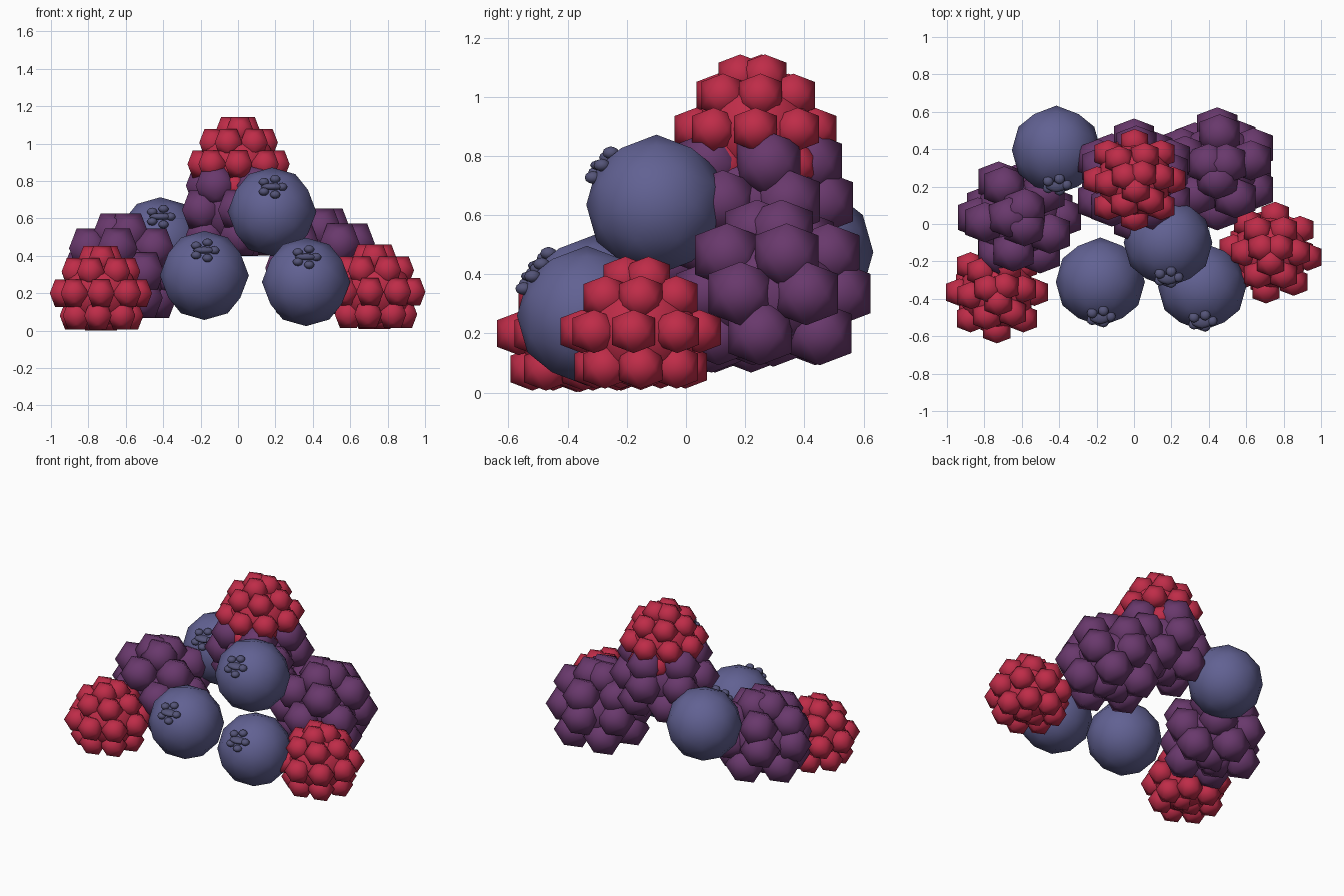
import bpy, bmesh
from math import radians, sin, cos, tau
from mathutils import Matrix, Vector

if "Cube" in bpy.data.objects:
    bpy.data.objects.remove(bpy.data.objects["Cube"])


def material(name, rgb):
    m = bpy.data.materials.new(name)
    m.diffuse_color = (*rgb, 1)
    m.use_nodes = True
    m.node_tree.nodes["Principled BSDF"].inputs["Base Color"].default_value = m.diffuse_color
    return m


RED = material("raspberry_red", (0.52, 0.025, 0.065))
PURPLE = material("blackberry_purple", (0.14, 0.04, 0.15))
BLUE = material("blueberry_blue", (0.12, 0.12, 0.29))
DARK = material("calyx_blue", (0.09, 0.09, 0.19))

# Turns the icosahedron so its two-fold axes lie along x, y and z
ALIGN = Matrix.Rotation(radians(-31.717), 4, 'Y')


def ball(bm, pos, size, level):
    mat = Matrix.Translation(pos) @ Matrix.Diagonal((*size, 1)) @ ALIGN
    bmesh.ops.create_icosphere(bm, subdivisions=level, radius=1, matrix=mat)


def finish(bm, name, mat):
    for f in bm.faces:
        f.smooth = True
    mesh = bpy.data.meshes.new(name)
    bm.to_mesh(mesh)
    bm.free()
    mesh.materials.append(mat)
    bpy.context.collection.objects.link(bpy.data.objects.new(name, mesh))


def cluster_berry(name, center, turn, rings, r, core, mat):
    """Stacked rings of drupelets (height, ring radius, count, angle) on a core."""
    bm = bmesh.new()
    c = Vector(center)
    ball(bm, c, core, 2)
    for z, rad, n, angle in rings:
        for i in range(n):
            a = tau * i / n + radians(angle + turn)
            ball(bm, c + Vector((rad * cos(a), rad * sin(a), z)), (r, r, r), 1)
    finish(bm, name, mat)


def blueberry(name, center, r):
    bm = bmesh.new()
    c = Vector(center)
    ball(bm, c, (r, r, r), 2)
    finish(bm, name, BLUE)
    # calyx: a flattened pad and five flattened lobes, tipped forward
    bm = bmesh.new()
    tilt = Matrix.Rotation(radians(54), 3, 'X')
    top = c + tilt @ Vector((0, 0, r * 0.96))
    ball(bm, top, (0.06, 0.04, 0.02), 2)
    for i in range(5):
        a = tau * i / 5
        ball(bm, top + tilt @ Vector((0.054 * cos(a), 0.054 * sin(a), 0)),
             (0.028, 0.028, 0.022), 2)
    finish(bm, name + "_calyx", DARK)


# Raspberries
red_rings = [(-0.12, 0.155, 7, 0), (-0.125, 0.04, 2, 0), (0, 0.2, 8, -7),
             (0.115, 0.138, 6, 0), (0.18, 0.052, 3, 30)]
for name, pos, turn in (("raspberry_top", (0.003, 0.235, 0.89), 7),
                        ("raspberry_right", (0.73, -0.153, 0.207), 0),
                        ("raspberry_left", (-0.733, -0.365, 0.2), 7)):
    cluster_berry(name, pos, turn, red_rings, 0.086, (0.205, 0.205, 0.19), RED)

# Blackberries
purple_rings = [(-0.135, 0.185, 5, -14), (-0.14, 0.04, 2, 0), (0, 0.222, 6, 30),
                (0.13, 0.185, 5, 14), (0.21, 0.055, 3, 30)]
for name, pos, turn in (("blackberry_middle", (0.0, 0.235, 0.645), 0),
                        ("blackberry_right", (0.445, 0.295, 0.335), 0),
                        ("blackberry_left", (-0.613, 0.035, 0.31), 30)):
    cluster_berry(name, pos, turn, purple_rings, 0.126, (0.24, 0.24, 0.21), PURPLE)

# Blueberries
blueberry("blueberry_front_left", (-0.18, -0.31, 0.295), 0.238)
blueberry("blueberry_front_right", (0.364, -0.335, 0.26), 0.236)
blueberry("blueberry_upper", (0.182, -0.1, 0.635), 0.237)
blueberry("blueberry_back", (-0.415, 0.395, 0.475), 0.238)
